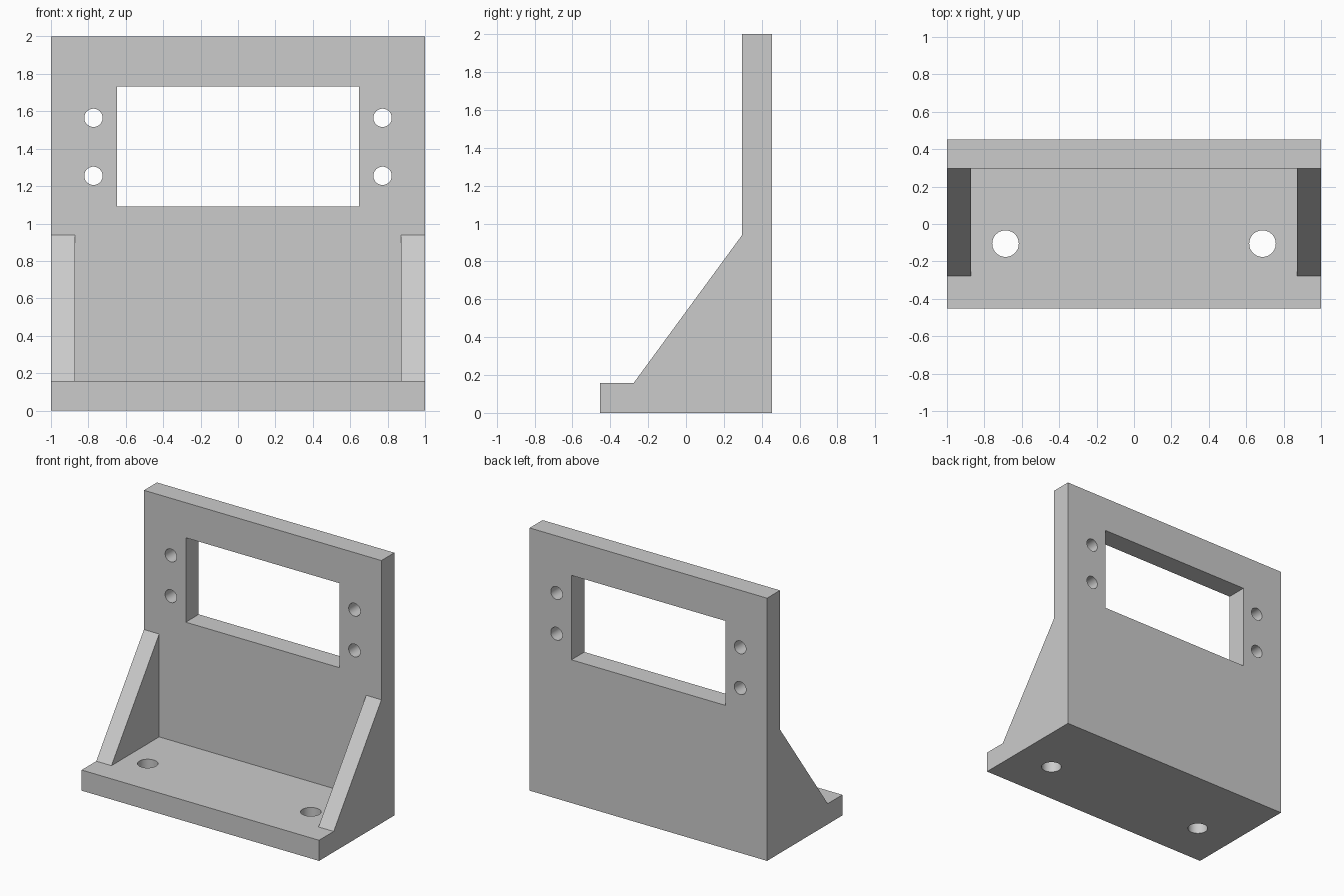
import bpy
import bmesh
from mathutils import Matrix

cube = bpy.data.objects.get("Cube")
if cube:
    bpy.data.objects.remove(cube, do_unlink=True)

HALF_DEPTH = 0.453
WALL_FRONT = 0.297
BASE_TOP = 0.157
GUSSET_TOP = 0.94
GUSSET_INNER = 0.872

grey = bpy.data.materials.new("plain grey")
grey.use_nodes = True
colour = (0.6, 0.6, 0.6, 1)
grey.diffuse_color = colour
grey.node_tree.nodes["Principled BSDF"].inputs["Base Color"].default_value = colour


def add_object(name, bm):
    bmesh.ops.recalc_face_normals(bm, faces=bm.faces)
    mesh = bpy.data.meshes.new(name)
    bm.to_mesh(mesh)
    bm.free()
    mesh.materials.append(grey)
    obj = bpy.data.objects.new(name, mesh)
    bpy.context.collection.objects.link(obj)
    return obj


def extrude_profile(name, points, half_width):
    """Side profile (y, z) extruded across x."""
    bm = bmesh.new()
    face = bm.faces.new([bm.verts.new((-half_width, y, z)) for y, z in points])
    moved = bmesh.ops.extrude_face_region(bm, geom=[face])["geom"]
    verts = [v for v in moved if isinstance(v, bmesh.types.BMVert)]
    bmesh.ops.translate(bm, verts=verts, vec=(2 * half_width, 0, 0))
    return add_object(name, bm)


def box_profile(y0, y1, z0, z1):
    return [(y0, z0), (y1, z0), (y1, z1), (y0, z1)]


def drill(name, location, radius, axis):
    bm = bmesh.new()
    turn = Matrix.Rotation(1.5707963, 4, "X") if axis == "Y" else Matrix()
    bmesh.ops.create_cone(bm, cap_ends=True, segments=48, radius1=radius,
                          radius2=radius, depth=0.5,
                          matrix=Matrix.Translation(location) @ turn)
    return add_object(name, bm)


# Bracket body: base, sloping sides and upright wall in one profile
bracket = extrude_profile("bracket", [
    (-HALF_DEPTH, 0), (HALF_DEPTH, 0), (HALF_DEPTH, 2), (WALL_FRONT, 2),
    (WALL_FRONT, GUSSET_TOP), (-0.277, BASE_TOP), (-HALF_DEPTH, BASE_TOP)], 1)

# Space between the gussets, and the window in the wall
cutters = [
    extrude_profile("gusset_gap_cutter",
                    box_profile(-0.6, WALL_FRONT, BASE_TOP, 1.0), GUSSET_INNER),
    extrude_profile("window_cutter", box_profile(0.2, 0.6, 1.09, 1.733), 0.648),
]

# Screw holes beside the window and in the base
for side in (-1, 1):
    for z in (1.255, 1.565):
        cutters.append(drill("wall_hole_cutter", (side * 0.773, 0.4, z), 0.049, "Y"))
    cutters.append(drill("base_hole_cutter", (side * 0.687, -0.105, 0.1), 0.071, "Z"))

bpy.ops.object.select_all(action="DESELECT")
bpy.context.view_layer.objects.active = bracket
bracket.select_set(True)
for cutter in cutters:
    cutter.hide_render = True
    cut = bracket.modifiers.new("cut", "BOOLEAN")
    cut.operation = "DIFFERENCE"
    cut.solver = "EXACT"
    cut.object = cutter
    bpy.ops.object.modifier_apply(modifier=cut.name)
    bpy.data.objects.remove(cutter, do_unlink=True)

bpy.ops.object.shade_smooth_by_angle(angle=0.5)
